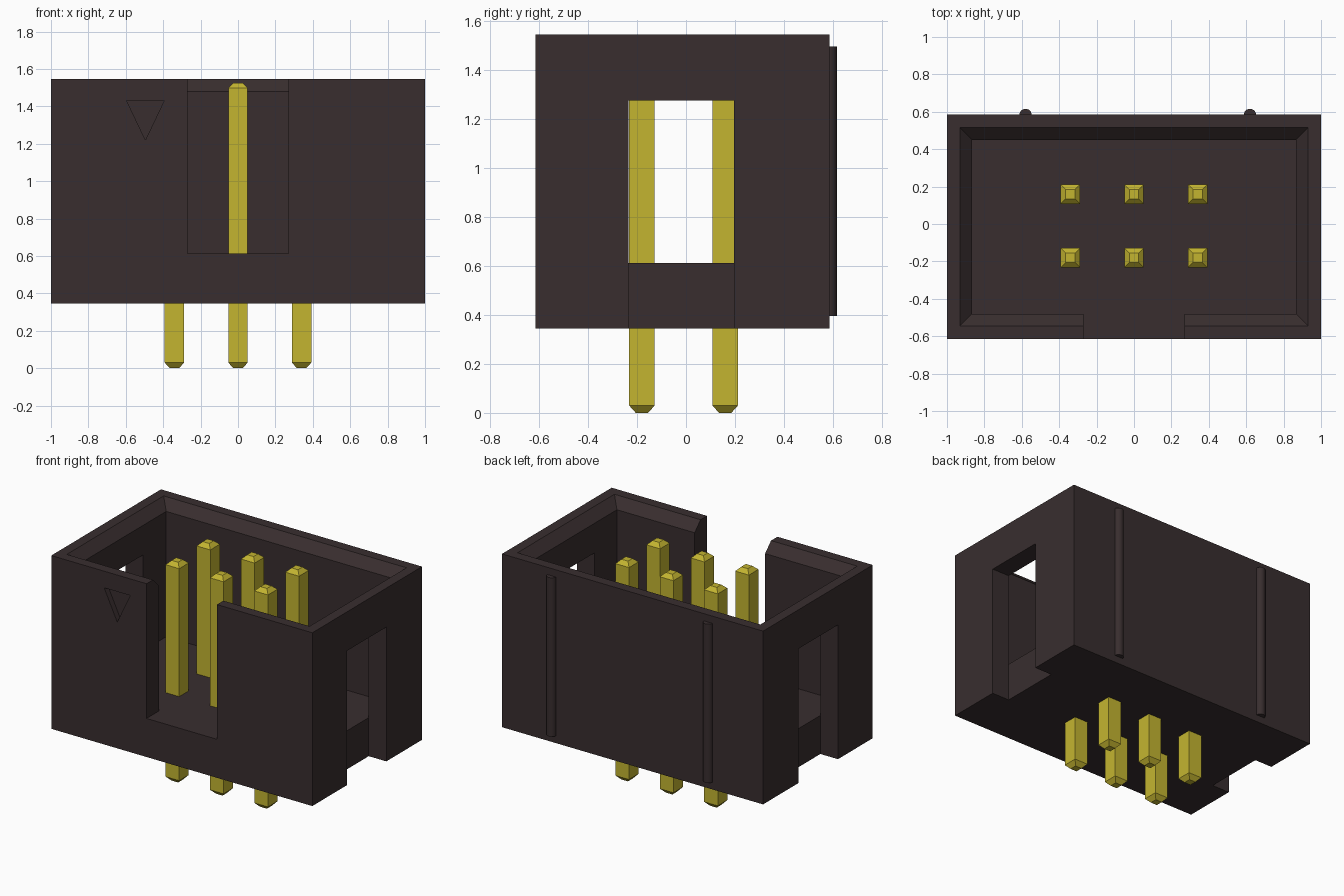
import bpy
import bmesh
import math

if "Cube" in bpy.data.objects:
    bpy.data.objects.remove(bpy.data.objects["Cube"], do_unlink=True)


def material(name, rgb):
    mat = bpy.data.materials.new(name)
    mat.use_nodes = True
    mat.diffuse_color = (*rgb, 1)
    mat.node_tree.nodes["Principled BSDF"].inputs["Base Color"].default_value = (*rgb, 1)
    return mat


PLASTIC = material("dark plastic", (0.040, 0.027, 0.028))
GOLD = material("gold plating", (0.55, 0.46, 0.03))


def loft(name, loops, mat):
    """Closed solid through matching loops of points."""
    bm = bmesh.new()
    rings = [[bm.verts.new(p) for p in loop] for loop in loops]
    bm.faces.new(rings[0])
    bm.faces.new(rings[-1])
    n = len(rings[0])
    for low, high in zip(rings, rings[1:]):
        for i in range(n):
            j = (i + 1) % n
            bm.faces.new((low[i], low[j], high[j], high[i]))
    bmesh.ops.recalc_face_normals(bm, faces=bm.faces)
    mesh = bpy.data.meshes.new(name)
    bm.to_mesh(mesh)
    bm.free()
    mesh.materials.append(mat)
    obj = bpy.data.objects.new(name, mesh)
    bpy.context.collection.objects.link(obj)
    return obj


def stack(name, cx, cy, sections, mat):
    """Rectangles of (half width, half depth, height), joined upwards."""
    corners = ((-1, -1), (1, -1), (1, 1), (-1, 1))
    return loft(name, [[(cx + sx * hx, cy + sy * hy, z) for sx, sy in corners]
                       for hx, hy, z in sections], mat)


def cut(target, cutter):
    mod = target.modifiers.new("cut", "BOOLEAN")
    mod.operation = "DIFFERENCE"
    mod.solver = "EXACT"
    mod.object = cutter
    bpy.context.view_layer.objects.active = target
    bpy.ops.object.modifier_apply(modifier=mod.name)
    bpy.data.objects.remove(cutter, do_unlink=True)


# Housing shell
MID_Y = -0.015
BASE, FLOOR, TOP = 0.345, 0.612, 1.545
WALL, RIM = 0.135, 0.07
housing = stack("housing", 0, MID_Y, [(1, 0.6, BASE), (1, 0.6, TOP)], PLASTIC)

# Cavity with a bevelled mouth
cut(housing, stack("cavity", 0, MID_Y, [
    (1 - WALL, 0.6 - WALL, FLOOR), (1 - WALL, 0.6 - WALL, TOP - 0.065),
    (1 - RIM, 0.6 - RIM, TOP), (1 - RIM, 0.6 - RIM, TOP + 0.1)], PLASTIC))

# Keying slot in the front wall
cut(housing, stack("key_slot", 0, -0.6,
                   [(0.27, 0.2, FLOOR), (0.27, 0.2, TOP + 0.1)], PLASTIC))

# Side windows, open at the bottom
for side in (-1, 1):
    cut(housing, stack("window", side * (1.1 - WALL / 2 - 0.05), -0.02,
                       [(0.05 + WALL / 2, 0.215, BASE - 0.1),
                        (0.05 + WALL / 2, 0.215, 1.275)], PLASTIC))

# Sunken first-pin triangle
cut(housing, loft("pin_mark", [[(-0.595, y, 1.43), (-0.395, y, 1.43), (-0.495, y, 1.22)]
                               for y in (-0.7, -0.575)], PLASTIC))

# Round ribs on the back wall
for x, label in ((-0.58, "right"), (0.62, "left")):
    bpy.ops.mesh.primitive_cylinder_add(vertices=24, radius=0.033, depth=1.1,
                                        location=(x, 0.583, 0.945))
    rib = bpy.context.object
    rib.name = label + "_back_rib"
    rib.data.materials.append(PLASTIC)
    bpy.ops.object.shade_smooth_by_angle(angle=math.radians(30))

# Square pins with tapered ends
W, TIP = 0.052, 0.025
for row, y in (("front", -0.18), ("back", 0.16)):
    for i in range(3):
        stack(f"{row}_pin_{i + 1}", (i - 1) * 0.34, y,
              [(TIP, TIP, 0), (W, W, 0.03), (W, W, 1.498), (TIP, TIP, 1.525)], GOLD)
